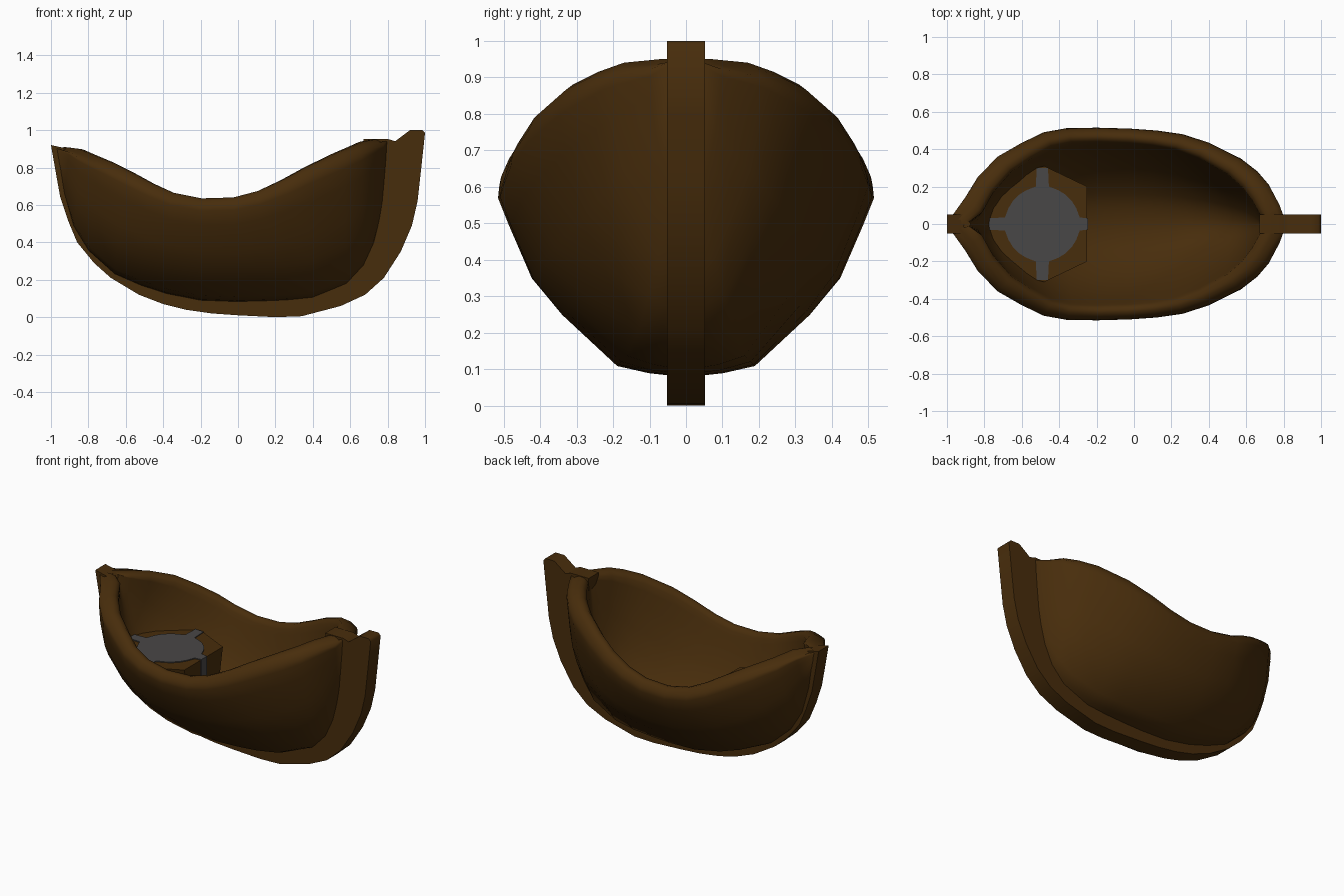
import bpy, bmesh, math

if "Cube" in bpy.data.objects:
    bpy.data.objects.remove(bpy.data.objects["Cube"])


def material(name, rgb):
    m = bpy.data.materials.new(name)
    m.diffuse_color = (*rgb, 1)
    m.use_nodes = True
    m.node_tree.nodes["Principled BSDF"].inputs["Base Color"].default_value = m.diffuse_color
    return m


BROWN = material("dark wood brown", (0.064, 0.026, 0.0035))
GREY = material("dark grey", (0.066, 0.063, 0.063))


def finish(name, bm, mat, angle=35):
    bmesh.ops.recalc_face_normals(bm, faces=bm.faces)
    me = bpy.data.meshes.new(name)
    bm.to_mesh(me)
    bm.free()
    ob = bpy.data.objects.new(name, me)
    bpy.context.collection.objects.link(ob)
    me.materials.append(mat)
    bpy.ops.object.select_all(action='DESELECT')
    ob.select_set(True)
    bpy.context.view_layer.objects.active = ob
    bpy.ops.object.shade_smooth_by_angle(angle=math.radians(angle))
    return ob


def loft(name, rings, mat, angle=35):
    bm = bmesh.new()
    vs = [[bm.verts.new(p) for p in r] for r in rings]
    n = len(vs[0])
    for a, b in zip(vs, vs[1:]):
        for i in range(n):
            j = (i + 1) % n
            bm.faces.new((a[i], a[j], b[j], b[i]))
    bm.faces.new(vs[0])
    bm.faces.new(vs[-1])
    return finish(name, bm, mat, angle)


# hull stations: rim x, half width, rim z, keel x, keel z
stations = [
    (-.98, .035, .91, -.97, .85), (-.9, .14, .9, -.93, .65),
    (-.83, .25, .872, -.88, .48), (-.72, .36, .83, -.8, .35),
    (-.6, .43, .775, -.66, .225), (-.48, .49, .715, -.52, .165),
    (-.36, .512, .665, -.38, .12), (-.2, .515, .635, -.2, .085),
    (-.02, .51, .64, -.02, .078), (.12, .5, .675, .12, .08),
    (.26, .48, .735, .26, .085), (.4, .435, .805, .4, .098),
    (.57, .35, .88, .58, .17), (.66, .28, .915, .67, .265),
    (.72, .21, .94, .725, .38), (.78, .1, .95, .77, .55), (.8, .04, .95, .8, .85)]
# normalised half sections (width, height)
outer_section = [(.1, .01), (.2, .02), (.37, .055), (.66, .3), (.82, .48), (.94, .74), (1, .88), (.99, .93)]
inner_section = [(.1, .01), (.2, .025), (.37, .085), (.63, .32), (.78, .5), (.9, .74), (.97, .89), (1, .96)]


def half(st, side, section):
    rx, w, rz, kx, kz = st
    return [(kx + (rx - kx) * g, side * w * f, kz + (rz - kz) * g) for f, g in section]


rings = []
for st in stations:
    rx, w, rz, kx, kz = st
    shrink = lambda x: (x + .1) * .89 - .1
    inner = (shrink(rx), max(w - .08, w * .35), rz - .01, shrink(kx), min(kz + .08, rz - .03))
    # three rounded rim points from outside to inside
    mix = lambda t, dz: (rx + (inner[0] - rx) * t, w + (inner[1] - w) * t, rz - dz)
    crest = [mix(.25, .015), mix(.5, 0), mix(.8, .003)]
    ring = half(st, -1, outer_section)[::-1] + [(kx, 0, kz)] + half(st, 1, outer_section)
    ring += crest
    ring += half(inner, 1, inner_section)[::-1] + [(inner[3], 0, inner[4])] + half(inner, -1, inner_section)
    ring += [(x, -y, z) for x, y, z in crest[::-1]]
    rings.append(ring)
loft("hull", rings, BROWN, 80)

# keel with raised stem and stern post
profile = [
    (-1, .92), (-.97, .75), (-.95, .64), (-.91, .52), (-.86, .4), (-.77, .29),
    (-.68, .21), (-.53, .12), (-.4, .07), (-.28, .04), (-.14, .02), (0, .01), (.2, 0), (.34, .005),
    (.55, .06), (.68, .12), (.78, .21), (.87, .35), (.93, .49), (.96, .62),
    (.98, .8), (1, .985), (.985, 1), (.92, 1), (.84, .94), (.8, .953), (.67, .953),
    (.68, .88), (.72, .8), (.74, .6), (.7, .42), (.58, .24), (.4, .12), (0, .1),
    (-.4, .145), (-.6, .23), (-.78, .37), (-.86, .52), (-.92, .75), (-.91, .9)]
loft("keel", [[(x, y, z) for x, z in profile] for y in (-.052, .052)], BROWN, 60)

# angular platform in the bow
right = [(-.25, .2), (-.48, .31), (-.72, .25), (-.84, .08)]
outline = right + [(x, -y) for x, y in right[::-1]]
loft("bow_platform", [[(x, y, .52) for x, y in outline],
                      [(max(x, -.57), y * .75, .26) for x, y in outline]], BROWN)

# grey round pad with four tabs, its inner tab folded down the platform side
pad = []
for k, reach in enumerate((.245, .3, .31, .3)):
    a = k * math.pi / 2
    c, s = math.cos(a), math.sin(a)
    for u, v in ((.2, -.035), (reach, -.03), (reach, .03), (.2, .035)):
        pad.append((-.49 + u * c - v * s, u * s + v * c))
    for d in (25, 38, 52, 65):
        b = a + math.radians(d)
        pad.append((-.49 + .2 * math.cos(b), .2 * math.sin(b)))
loft("bow_pad", [[(x, y, z) for x, y in pad] for z in (.38, .526)], GREY)
